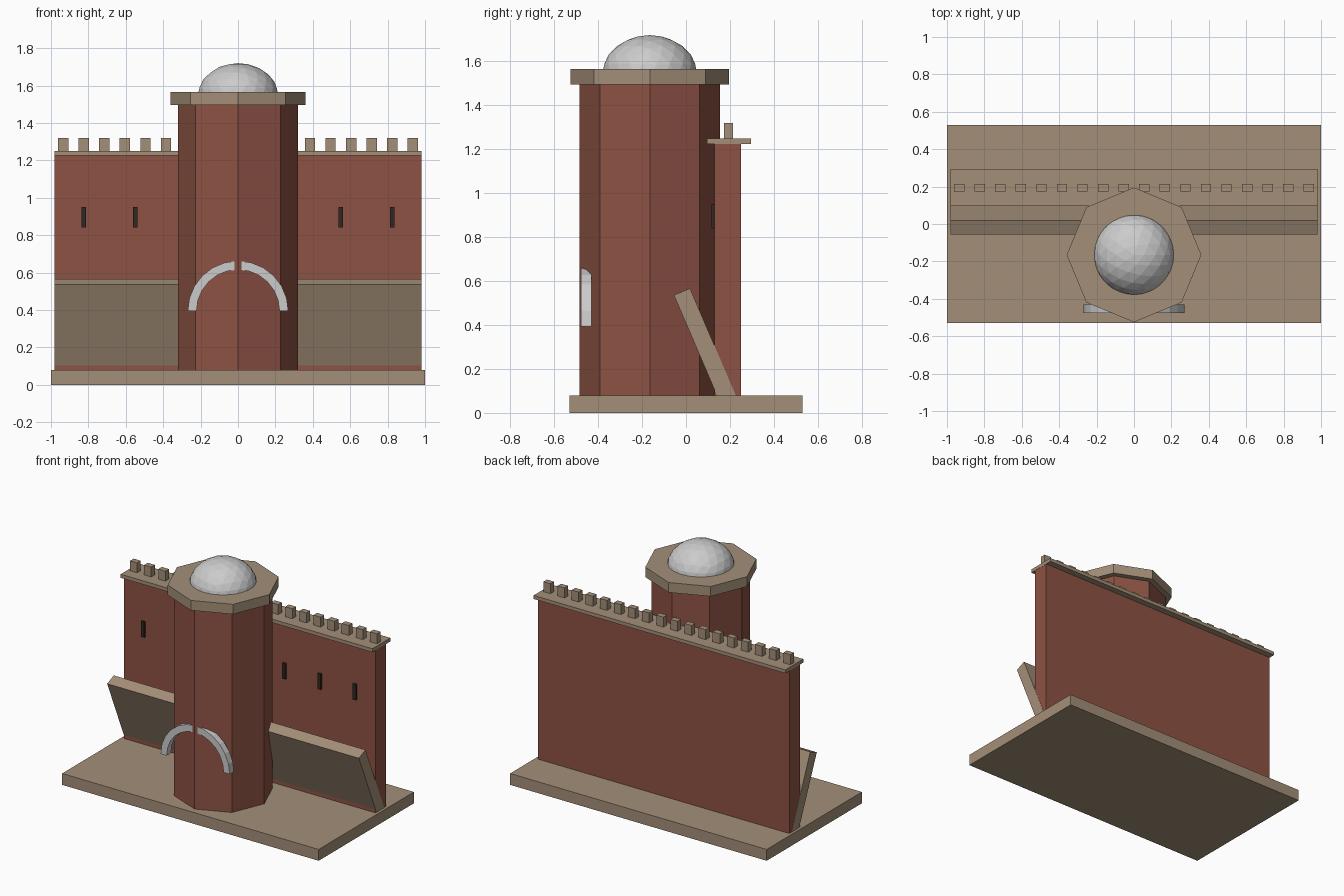
import bpy, bmesh, math
from math import pi, cos, sin

if "Cube" in bpy.data.objects:
    bpy.data.objects.remove(bpy.data.objects["Cube"])


def material(name, rgb):
    m = bpy.data.materials.new(name)
    m.diffuse_color = (*rgb, 1)
    m.use_nodes = True
    m.node_tree.nodes["Principled BSDF"].inputs["Base Color"].default_value = m.diffuse_color
    return m


BRICK = material("brick", (0.27, 0.085, 0.058))
STONE = material("sandstone", (0.37, 0.275, 0.19))
DARK = material("dark_opening", (0.03, 0.02, 0.015))


def finish(name, bm, mat=None):
    bmesh.ops.recalc_face_normals(bm, faces=bm.faces)
    me = bpy.data.meshes.new(name)
    bm.to_mesh(me)
    bm.free()
    ob = bpy.data.objects.new(name, me)
    bpy.context.collection.objects.link(ob)
    if mat:
        me.materials.append(mat)
    return ob


def extrude(name, points, offset, mat=None):
    """Closed profile of 3D points pushed along an offset vector."""
    bm = bmesh.new()
    face = bm.faces.new([bm.verts.new(p) for p in points])
    res = bmesh.ops.extrude_face_region(bm, geom=[face], use_keep_orig=True)
    verts = [g for g in res["geom"] if isinstance(g, bmesh.types.BMVert)]
    bmesh.ops.translate(bm, vec=offset, verts=verts)
    return finish(name, bm, mat)


def box(name, x, y, z, mat=None):
    pts = [(x[0], y[0], z[0]), (x[1], y[0], z[0]), (x[1], y[1], z[0]), (x[0], y[1], z[0])]
    return extrude(name, pts, (0, 0, z[1] - z[0]), mat)


TOWER_Y = -0.165


def octagon(name, r, z0, z1, mat):
    pts = [(r * cos(i * pi / 4), TOWER_Y + r * sin(i * pi / 4), z0) for i in range(8)]
    return extrude(name, pts, (0, 0, z1 - z0), mat)


# Base and curtain wall
box("base", (-1, 1), (-0.53, 0.53), (0, 0.08), STONE)
box("wall", (-0.98, 0.98), (0.13, 0.25), (0.04, 1.23), BRICK)
box("wall_coping", (-0.981, 0.981), (0.095, 0.295), (1.225, 1.25), STONE)

# Battlements
for i in range(18):
    cx = (i - 8.5) * 0.11
    box(f"merlon_{i + 1}", (cx - 0.0275, cx + 0.0275), (0.173, 0.213), (1.245, 1.32), STONE)

# Arrow slits
for i in range(7):
    cx = (i - 3) * 0.275
    box(f"arrow_slit_{i + 1}", (cx - 0.0125, cx + 0.0125), (0.115, 0.145), (0.84, 0.95), DARK)

# Slanted slab in front of the wall
slab = [(-0.055, 0.536), (0.018, 0.567), (0.248, 0.03), (0.162, 0.03)]
extrude("slanted_slab", [(-0.981, y, z) for y, z in slab], (1.962, 0, 0), STONE)

# Octagonal tower and its cap
octagon("tower", 0.32, 0.04, 1.50, BRICK)
octagon("tower_cap", 0.36, 1.495, 1.565, STONE)

# Faceted dome
bm = bmesh.new()
bmesh.ops.create_icosphere(bm, subdivisions=3, radius=1)
bmesh.ops.scale(bm, vec=(0.217, 0.217, 0.18), verts=bm.verts)
bmesh.ops.translate(bm, vec=(0, TOWER_Y, 1.54), verts=bm.verts)
finish("dome", bm)

# Arch blocks around the doorway
N = 12


def arch_point(r, a):
    return (r * cos(a), -0.477, 0.394 + r * sin(a))


for i in range(N):
    a, b = i * pi / N, (i + 1) * pi / N
    pts = [arch_point(0.222, a), arch_point(0.269, a), arch_point(0.269, b), arch_point(0.222, b)]
    extrude(f"arch_block_{i + 1}", pts, (0, 0.047, 0))
